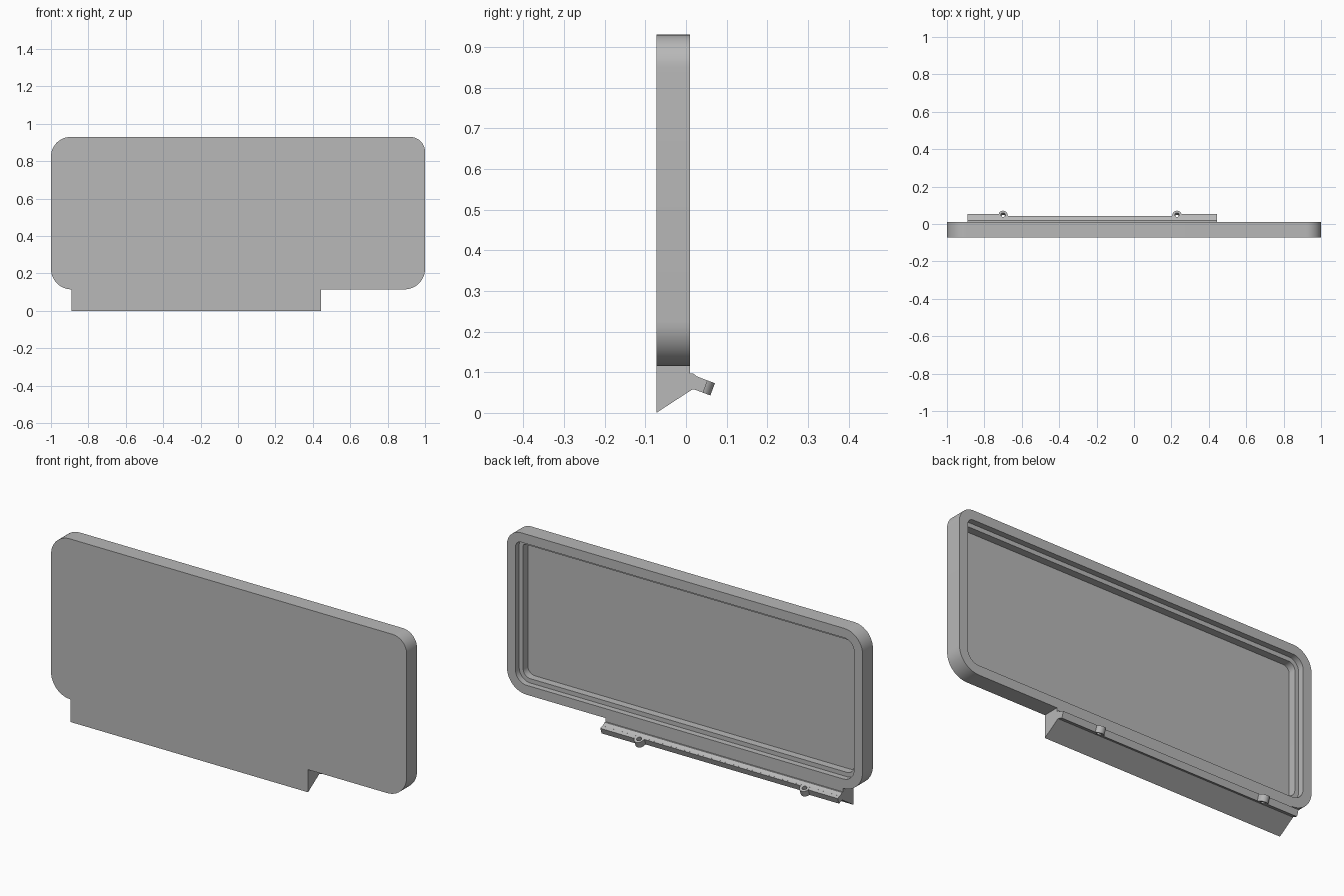
import bpy
import bmesh
from math import sin, cos, pi, radians
from mathutils import Vector

cube = bpy.data.objects.get("Cube")
if cube:
    bpy.data.objects.remove(cube, do_unlink=True)

grey = bpy.data.materials.new("plain grey")
grey.use_nodes = True
GREY = (0.48, 0.48, 0.48, 1)
grey.diffuse_color = GREY
grey.node_tree.nodes["Principled BSDF"].inputs["Base Color"].default_value = GREY


def loft(name, loops, closed=False):
    """Skin equal-length loops; cap the ends, or join last to first."""
    bm = bmesh.new()
    rings = [[bm.verts.new(p) for p in loop] for loop in loops]
    pairs = list(zip(rings, rings[1:]))
    if closed:
        pairs.append((rings[-1], rings[0]))
    else:
        bm.faces.new(rings[0])
        bm.faces.new(rings[-1])
    for a, b in pairs:
        for i in range(len(a)):
            j = (i + 1) % len(a)
            bm.faces.new((a[i], a[j], b[j], b[i]))
    bmesh.ops.recalc_face_normals(bm, faces=bm.faces)
    mesh = bpy.data.meshes.new(name)
    bm.to_mesh(mesh)
    bm.free()
    mesh.materials.append(grey)
    obj = bpy.data.objects.new(name, mesh)
    bpy.context.collection.objects.link(obj)
    bpy.ops.object.select_all(action="DESELECT")
    obj.select_set(True)
    bpy.context.view_layer.objects.active = obj
    bpy.ops.object.shade_smooth_by_angle(angle=radians(30))
    return obj


def prism(name, profile, x0, x1):
    """Extrude a (y, z) profile along x."""
    return loft(name, [[(x, y, z) for y, z in profile] for x in (x0, x1)])


# Panel: rounded tray, open at the back with a stepped recess
FRONT, BACK, BOTTOM, TOP = -0.073, 0.01, 0.115, 0.93
CORNERS = [(1, TOP, 0.08), (-1, TOP, 0.105), (-1, BOTTOM, 0.11), (1, BOTTOM, 0.11)]
STEPS = 12


def rounded_outline(inset, y):
    points = []
    for k, (x, z, radius) in enumerate(CORNERS):
        sx, sz = (1 if x > 0 else -1), (1 if z == TOP else -1)
        r = max(radius - inset, 0.012)
        cx, cz = x - sx * (inset + r), z - sz * (inset + r)
        for i in range(STEPS + 1):
            a = pi / 2 * (k + i / STEPS)
            points.append((cx + r * cos(a), y, cz + r * sin(a)))
    return points


loft("panel", [rounded_outline(inset, y) for inset, y in (
    (0, FRONT), (0, BACK), (0.048, BACK), (0.048, -0.02),
    (0.07, -0.02), (0.07, -0.058))])

# Lower skirt: wedge under the panel with the root of a tilted flange
LEFT_END, RIGHT_END = 0.445, -0.89
prism("lower_skirt", [
    (FRONT, BOTTOM), (FRONT, 0), (0.016, 0.058), (0.026, 0.057), (0.037, 0.086),
    (0.026, 0.09), (0.018, 0.097), (BACK, 0.097), (BACK, BOTTOM)],
    RIGHT_END, LEFT_END)

# Tilted frame of the flange: outward direction and thickness direction
outward = Vector((0, 0.94, -0.35))
upward = Vector((0, 0.35, 0.94))
tip = Vector((0, 0.0655, 0.058))
HALF = 0.016


def flange_strip(name, x0, x1, end):
    corners = [(-0.045, -HALF), (end, -HALF), (end, HALF), (-0.045, HALF)]
    points = [tip + outward * v + upward * w for v, w in corners]
    prism(name, [(p.y, p.z) for p in points], x0, x1)


LUGS = (-0.7, 0.23)
GAP = 0.025
flange_strip("flange_right", RIGHT_END, LUGS[0] - GAP, -0.019)
flange_strip("flange_middle", LUGS[0] + GAP, LUGS[1] - GAP, -0.03)
flange_strip("flange_left", LUGS[1] + GAP, LEFT_END, -0.019)


# Screw lugs: flared rings with a through hole
def lug_loop(x, radius, flare, height):
    centre = tip + outward * -0.024 + upward * height + Vector((x, 0, 0))
    points = []
    for i in range(32):
        a = 2 * pi * i / 32
        spread = 1 + flare * max(0, -sin(a))
        points.append(centre + Vector((radius * spread * cos(a), 0, 0))
                      + outward * radius * sin(a))
    return points


for side, x in zip(("right", "left"), LUGS):
    loft("screw_lug_" + side, [
        lug_loop(x, 0.024, 0.6, HALF), lug_loop(x, 0.024, 0.6, -HALF),
        lug_loop(x, 0.012, 0, -HALF), lug_loop(x, 0.012, 0, HALF)], closed=True)
